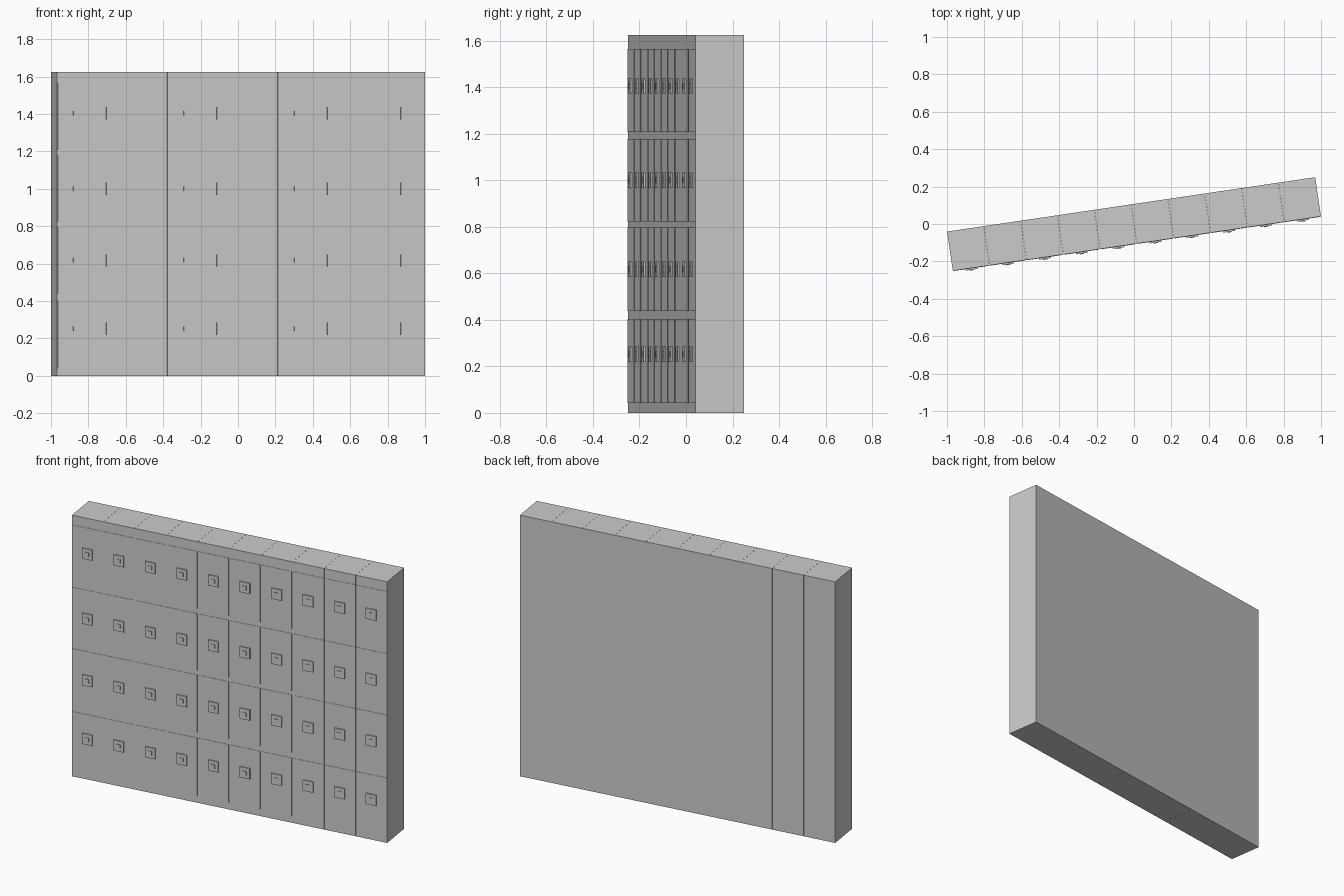
import bpy
from mathutils import Matrix
from math import radians

if "Cube" in bpy.data.objects:
    bpy.data.objects.remove(bpy.data.objects["Cube"])

TURN = Matrix.Rotation(radians(8.4), 4, 'Z')   # the whole bank stands slightly turned
W, D, H = 1.99, 0.212, 1.625
COLS = 10
PITCH = W / COLS
FRONT = -D / 2
# door bottom, door top, latch centre height
ROWS = [(0.043, 0.404, 0.252), (0.437, 0.796, 0.617),
        (0.822, 1.178, 1.0), (1.208, 1.565, 1.405)]


def box(name, x0, x1, y0, y1, z0, z1):
    bpy.ops.mesh.primitive_cube_add(size=1)
    ob = bpy.context.object
    ob.name = name
    size = Matrix.Diagonal((x1 - x0, y1 - y0, z1 - z0, 1))
    place = Matrix.Translation(((x0 + x1) / 2, (y0 + y1) / 2, (z0 + z1) / 2))
    ob.data.transform(place @ size)
    ob.matrix_world = TURN
    return ob


for c in range(COLS):
    left = -W / 2 + c * PITCH
    mid = left + PITCH / 2
    # tall cabinet column
    box(f"cabinet_{c}", left + 0.0003, left + PITCH - 0.0003, FRONT, D / 2, 0, H)
    for r, (z0, z1, zl) in enumerate(ROWS):
        # thin door panel, square latch plate and small lock knob
        box(f"door_{c}_{r}", left + 0.005, left + PITCH - 0.005,
            FRONT - 0.002, FRONT + 0.002, z0, z1)
        box(f"latch_plate_{c}_{r}", mid - 0.032, mid + 0.032,
            FRONT - 0.009, FRONT, zl - 0.033, zl + 0.033)
        box(f"lock_knob_{c}_{r}", mid - 0.012, mid + 0.012,
            FRONT - 0.013, FRONT - 0.008, zl - 0.012, zl + 0.012)
